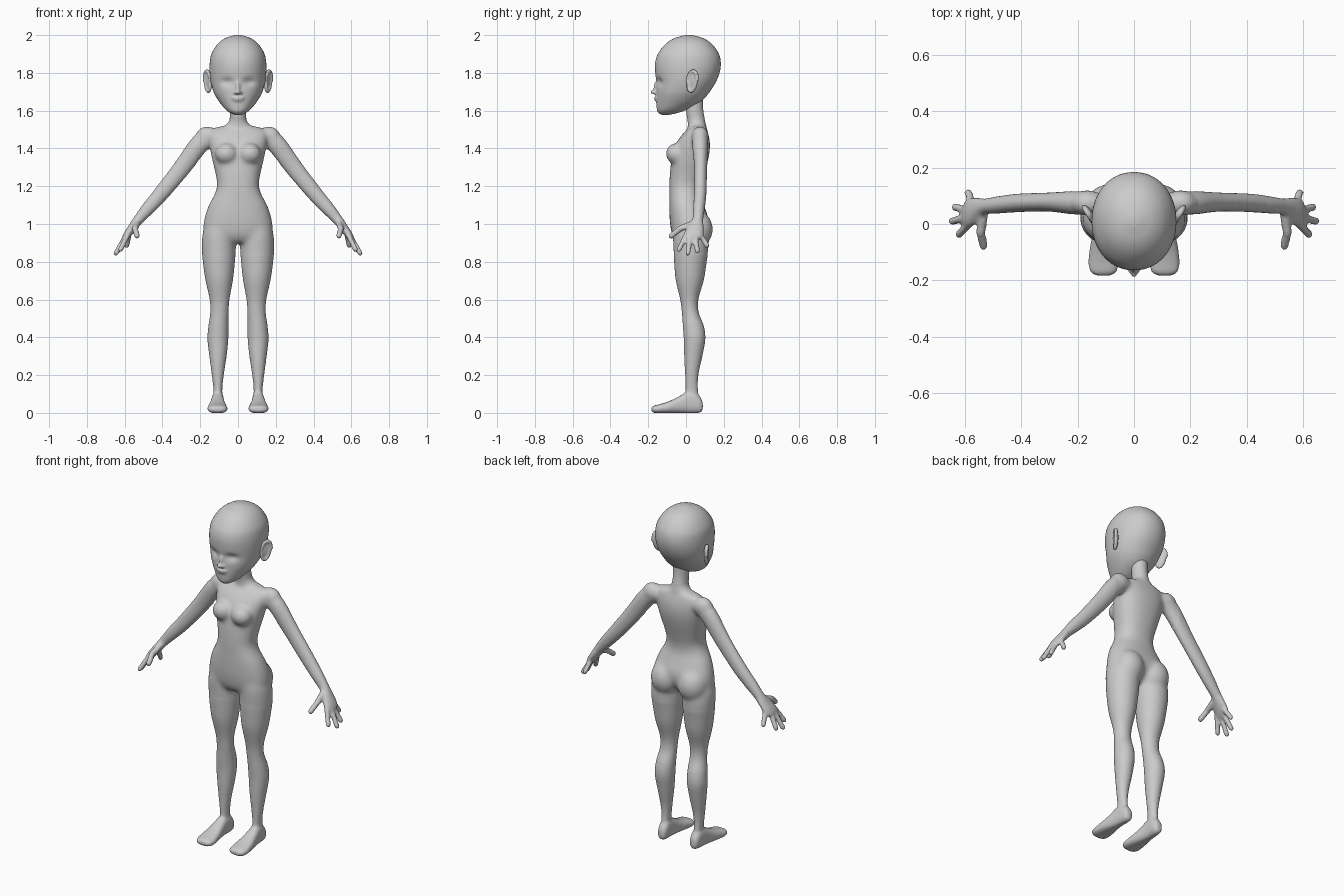
import bpy, bmesh, math
from mathutils import Vector, Matrix

if "Cube" in bpy.data.objects:
    bpy.data.objects.remove(bpy.data.objects["Cube"])


def loft(bm, rings, n=32, power=2.0, steps=4):
    """Closed skin through rings (9 numbers: centre, half-axis U, half-axis V), splined."""
    fine = []
    for i in range(len(rings) - 1):
        a, b = rings[max(i - 1, 0)], rings[i]
        c, d = rings[i + 1], rings[min(i + 2, len(rings) - 1)]
        for s in range(steps):
            t = s / steps
            fine.append([0.5 * (2 * q + (r - p) * t + (2 * p - 5 * q + 4 * r - w) * t * t
                                + (3 * q - p - 3 * r + w) * t ** 3)
                         for p, q, r, w in zip(a, b, c, d)])
    fine.append(list(rings[-1]))
    circle = []
    for k in range(n):
        ca, sa = math.cos(2 * math.pi * k / n), math.sin(2 * math.pi * k / n)
        circle.append((math.copysign(abs(ca) ** (2 / power), ca),
                       math.copysign(abs(sa) ** (2 / power), sa)))
    loops = []
    for r in fine:
        c, u, v = Vector(r[:3]), Vector(r[3:6]), Vector(r[6:9])
        loops.append([bm.verts.new(c + u * a + v * b) for a, b in circle])
    for p, q in zip(loops, loops[1:]):
        for k in range(n):
            bm.faces.new((p[k], p[(k + 1) % n], q[(k + 1) % n], q[k]))
    bm.faces.new(loops[0][::-1])
    bm.faces.new(loops[-1])


def level(z, x0, x1, y0, y1):
    """Horizontal ring from its extents."""
    return ((x0 + x1) / 2, (y0 + y1) / 2, z, (x1 - x0) / 2, 0, 0, 0, (y1 - y0) / 2, 0)


def slice_y(y, x0, x1, z0, z1):
    """Upright ring across the foot."""
    return ((x0 + x1) / 2, y, (z0 + z1) / 2, (x1 - x0) / 2, 0, 0, 0, 0, (z1 - z0) / 2)


def limb(bm, pts, s):
    """Tube along (x, y, z, half width along y, half thickness)."""
    rings = []
    for i, p in enumerate(pts):
        a, b = pts[max(i - 1, 0)], pts[min(i + 1, len(pts) - 1)]
        d = Vector((s * (b[0] - a[0]), 0, b[2] - a[2])).normalized()
        nrm = Vector((0, 1, 0)).cross(d) * p[4]
        rings.append((s * p[0], p[1], p[2], 0, p[3], 0, *nrm))
    loft(bm, rings)


def ball(bm, c, r, rot=None, n=24, lat=12):
    """Ellipsoid as a stack of rings."""
    rot = (rot or Matrix()).to_3x3()
    rings = []
    for i in range(lat + 1):
        t = math.pi * (0.03 + 0.94 * i / lat)
        rings.append((*(Vector(c) + rot @ Vector((0, 0, -r[2] * math.cos(t)))),
                      *(rot @ Vector((r[0] * math.sin(t), 0, 0))),
                      *(rot @ Vector((0, r[1] * math.sin(t), 0)))))
    loft(bm, rings, n=n, steps=1)


def finger(bm, a, b, r):
    """Capsule from a to b."""
    a, b = Vector(a), Vector(b)
    d = (b - a).normalized()
    u = d.orthogonal().normalized()
    v = d.cross(u)
    rings = []
    for base, angles in ((a, (-80, -50, -25, 0)), (b, (0, 25, 50, 80))):
        for deg in angles:
            t = math.radians(deg)
            rings.append((*(base + d * r * math.sin(t)), *(u * r * math.cos(t)), *(v * r * math.cos(t))))
    loft(bm, rings, n=14, steps=1)


def apply_smooth(ob, rounds, group=""):
    mod = ob.modifiers.new("soften", 'SMOOTH')
    mod.factor, mod.iterations, mod.vertex_group = 1.0, rounds, group
    bpy.ops.object.modifier_apply(modifier=mod.name)


def fuse(name, bm, voxel, rounds):
    """Merge the overlapping parts into one smooth skin."""
    me = bpy.data.meshes.new(name)
    bmesh.ops.recalc_face_normals(bm, faces=bm.faces[:])
    bm.to_mesh(me)
    bm.free()
    ob = bpy.data.objects.new(name, me)
    bpy.context.collection.objects.link(ob)
    bpy.context.view_layer.objects.active = ob
    mod = ob.modifiers.new("skin", 'REMESH')
    mod.mode, mod.voxel_size = 'VOXEL', voxel
    bpy.ops.object.modifier_apply(modifier=mod.name)
    apply_smooth(ob, rounds)
    ob.data.shade_smooth()
    return ob


# torso
bm = bmesh.new()
torso = [(0.90, .09, -.045, .05), (0.93, .165, -.068, .08), (0.97, .183, -.08, .11),
         (1.03, .178, -.087, .118), (1.10, .155, -.089, .095), (1.15, .128, -.089, .08),
         (1.20, .111, -.089, .082), (1.26, .118, -.086, .097), (1.32, .132, -.08, .113),
         (1.38, .145, -.068, .125), (1.44, .155, -.045, .126), (1.49, .15, -.005, .115),
         (1.518, .10, .025, .105)]
loft(bm, [level(z, -x, x, a, b) for z, x, a, b in torso], power=2.3)

# neck
loft(bm, [level(1.47, -.10, .10, .01, .11), level(1.52, -.068, .068, .01, .108),
          level(1.55, -.046, .046, .006, .102), level(1.60, -.043, .043, .0, .092),
          level(1.67, -.045, .045, -.005, .09)])

for s in (-1, 1):
    # chest, hips and shoulders
    ball(bm, (s * .062, -.055, 1.372), (.06, .052, .056))
    ball(bm, (s * .088, .06, .972), (.086, .083, .098))
    ball(bm, (s * .165, .075, 1.463), (.06, .046, .056))

    # leg
    leg = [(1.03, .03, .165, -.06, .09), (.95, .012, .188, -.07, .11), (.87, .011, .192, -.067, .118),
           (.78, .018, .184, -.062, .107), (.70, .027, .172, -.054, .094),
           (.60, .045, .15, -.031, .066), (.53, .05, .147, -.022, .068),
           (.46, .05, .157, -.017, .095), (.39, .051, .162, -.012, .103),
           (.30, .06, .152, -.01, .087), (.20, .075, .139, -.005, .066),
           (.12, .083, .13, -.003, .064), (.05, .08, .132, -.01, .075)]
    loft(bm, [level(z, *((a, b) if s > 0 else (-b, -a)), c, d) for z, a, b, c, d in leg])

    # foot
    foot = [(.089, .09, .12, .02, .05), (.08, .08, .13, .003, .078), (.05, .075, .136, -.002, .11),
            (.01, .075, .14, -.002, .112), (-.04, .069, .148, -.002, .086),
            (-.09, .06, .158, -.002, .062), (-.14, .055, .162, -.002, .046),
            (-.17, .061, .156, .0, .039), (-.183, .08, .137, .008, .029)]
    loft(bm, [slice_y(y, *((a, b) if s > 0 else (-b, -a)), c, d) for y, a, b, c, d in foot], power=2.5)

    # arm and palm
    limb(bm, [(.13, .075, 1.475, .042, .045), (.20, .075, 1.425, .043, .052),
              (.30, .078, 1.293, .034, .047), (.41, .075, 1.157, .033, .041),
              (.48, .068, 1.078, .031, .035), (.528, .062, 1.022, .029, .027),
              (.557, .05, .983, .044, .024), (.582, .04, .95, .052, .021),
              (.60, .034, .925, .046, .016)], s)

    # fingers and thumb
    for a, b, r in (((.585, .0, .94), (.622, -.037, .865), .0145),
                    ((.595, .023, .935), (.646, .01, .846), .0145),
                    ((.59, .048, .937), (.636, .06, .857), .0145),
                    ((.575, .072, .95), (.589, .112, .885), .0145),
                    ((.535, .03, 1.0), (.545, -.03, .975), .0175),
                    ((.545, -.03, .975), (.534, -.078, .937), .016)):
        finger(bm, (s * a[0], a[1], a[2]), (s * b[0], b[1], b[2]), r)

body = fuse("body", bm, .007, 4)
# soften the torso blends and flatten the soles
trunk = body.vertex_groups.new(name="trunk")
trunk.add([v.index for v in body.data.vertices
           if abs(v.co.x) < .22 and .84 < v.co.z < 1.56], 1.0, 'REPLACE')
apply_smooth(body, 16, "trunk")
for v in body.data.vertices:
    v.co.z = max(v.co.z, 0)

# head
bm = bmesh.new()
skull = [(1.578, .022, -.132, -.085), (1.592, .048, -.15, -.03), (1.61, .07, -.155, .015),
         (1.64, .095, -.157, .07), (1.67, .115, -.158, .103), (1.70, .13, -.158, .126),
         (1.75, .144, -.158, .158), (1.80, .15, -.163, .178), (1.85, .15, -.164, .185),
         (1.90, .141, -.15, .175), (1.95, .111, -.112, .141), (1.98, .075, -.07, .10),
         (1.995, .037, -.025, .055), (2.001, .01, .0, .025)]
loft(bm, [level(z, -x, x, a, b) for z, x, a, b in skull], n=48, power=2.1)
# nose and lips
ball(bm, (0, -.155, 1.722), (.012, .018, .035))
ball(bm, (0, -.171, 1.698), (.014, .02, .012))
for s in (-1, 1):
    ball(bm, (s * .013, -.162, 1.694), (.011, .014, .009))
ball(bm, (0, -.155, 1.669), (.036, .015, .0075))
ball(bm, (0, -.153, 1.657), (.03, .016, .0075))
head = fuse("head", bm, .006, 4)
# eye hollows
for v in head.data.vertices:
    if v.co.y < 0:
        v.co.y += .014 * math.exp(-((abs(v.co.x) - .058) / .034) ** 2 - ((v.co.z - 1.752) / .022) ** 2)

# ears: thin shell with a raised rim, mirrored
bm = bmesh.new()
tilt = Matrix.Rotation(math.radians(-32), 4, 'Z') @ Matrix.Rotation(math.radians(-10), 4, 'X')
c = Vector((.156, .036, 1.756))
ball(bm, c, (.011, .032, .058), tilt)
for k in range(24):
    a = 2 * math.pi * k / 24
    w = .03 if math.sin(a) > 0 else .024
    p = tilt @ Vector((.006, w * math.cos(a), .054 * math.sin(a)))
    ball(bm, c + p, (.0105, .0105, .0105), n=10, lat=6)
ears = fuse("ears", bm, .005, 3)
ears.modifiers.new("other side", 'MIRROR')
